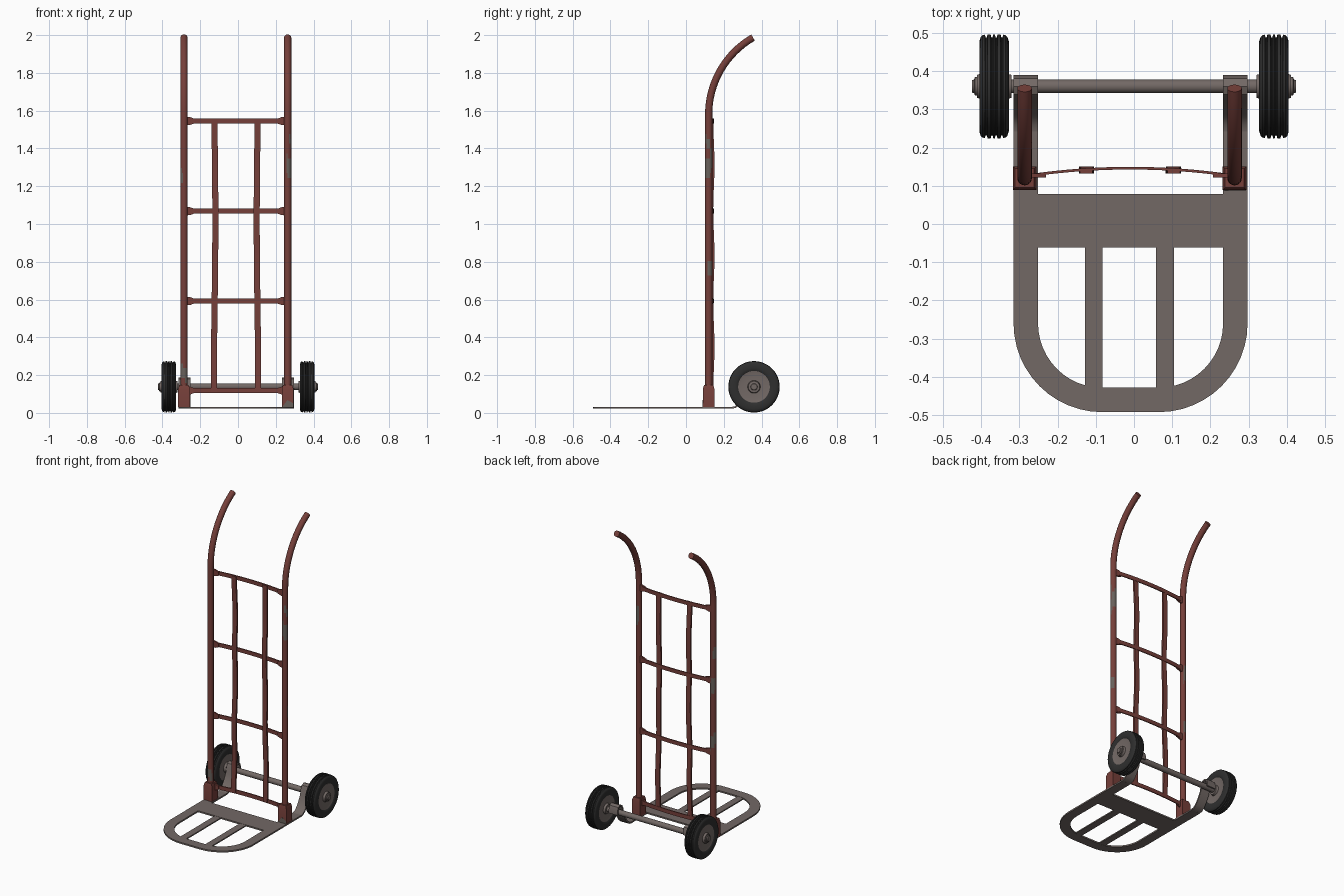
import bpy, bmesh
from math import sin, cos, pi, radians
from mathutils import Vector

cube = bpy.data.objects.get("Cube")
if cube:
    bpy.data.objects.remove(cube)


def material(name, rgb):
    m = bpy.data.materials.new(name)
    m.use_nodes = True
    m.diffuse_color = (*rgb, 1)
    m.node_tree.nodes["Principled BSDF"].inputs["Base Color"].default_value = (*rgb, 1)
    return m


RED = material("rusty red paint", (0.18, 0.05, 0.042))
STEEL = material("bare steel", (0.17, 0.14, 0.13))
WORN = material("worn paint", (0.14, 0.12, 0.105))
RUBBER = material("black rubber", (0.028, 0.028, 0.028))


def finish(name, bm, *mats):
    bmesh.ops.recalc_face_normals(bm, faces=bm.faces)
    me = bpy.data.meshes.new(name)
    bm.to_mesh(me)
    bm.free()
    for m in mats:
        me.materials.append(m)
    for p in me.polygons:
        p.use_smooth = True
    me.set_sharp_from_angle(angle=radians(35))
    ob = bpy.data.objects.new(name, me)
    bpy.context.collection.objects.link(ob)
    return ob


def loft(name, rings, *mats):
    """Skin a list of equal rings and cap both ends."""
    bm = bmesh.new()
    vs = [[bm.verts.new(p) for p in r] for r in rings]
    n = len(rings[0])
    for a, b in zip(vs, vs[1:]):
        for i in range(n):
            j = (i + 1) % n
            bm.faces.new((a[i], a[j], b[j], b[i]))
    bm.faces.new(vs[0])
    bm.faces.new(vs[-1])
    return finish(name, bm, *mats)


def prism(name, outline, axis, lo, hi, mat):
    """Extrude a 2D outline along axis 0, 1 or 2."""
    def place(p, d):
        c = list(p)
        c.insert(axis, d)
        return c
    return loft(name, [[place(p, d) for p in outline] for d in (lo, hi)], mat)


def rect(a0, a1, b0, b1):
    return [(a0, b0), (a1, b0), (a1, b1), (a0, b1)]


def ribbon(path, t):
    """Outline of a 2D path thickened by t."""
    pts = [Vector(p) for p in path]
    left, right = [], []
    for i, p in enumerate(pts):
        d = (pts[min(i + 1, len(pts) - 1)] - pts[max(i - 1, 0)]).normalized()
        n = Vector((-d.y, d.x)) * t / 2
        left.append(p + n)
        right.append(p - n)
    return left + right[::-1]


def lathe_x(name, profile, x0, y0, z0, mat, n=40):
    """Turn a list of (x, radius) about an axis parallel to x."""
    rings = [[(x0 + x, y0 + r * cos(2 * pi * i / n), z0 + r * sin(2 * pi * i / n))
              for i in range(n)] for x, r in profile]
    return loft(name, rings, mat)


# Main dimensions
MID = -0.01
POST = {"right": -0.286, "left": 0.263}
POST_Y, POST_R = 0.12, 0.019
AXLE_Y, AXLE_Z = 0.36, 0.138
BASE = (0.022, 0.032)

# Toe plate: bent flat frame, cross plate and two slats
def u_path(r):
    pts = [(-0.083 - r, 0.245)]
    for cx, a0 in ((-0.083, 180), (0.065, 270)):
        for i in range(13):
            a = radians(a0 + 7.5 * i)
            pts.append((cx + r * cos(a), -0.26 + r * sin(a)))
    return pts + [(0.065 + r, 0.245)]

prism("toe_frame", u_path(0.232) + u_path(0.168)[::-1], 2, *BASE, STEEL)
prism("toe_cross_plate", rect(-0.252, 0.234, -0.062, 0.078), 2, *BASE, STEEL)
for side, x in (("right", -0.105), ("left", 0.081)):
    prism(side + "_toe_slat", rect(x - 0.023, x + 0.023, -0.43, -0.06), 2, 0.023, 0.031, STEEL)

# Rear arms curling up and over the axle
arm = [(0.243, 0.027), (0.262, 0.031), (0.282, 0.047), (0.305, 0.08), (0.325, 0.118),
       (0.332, 0.155), (0.342, 0.176), (0.36, 0.183), (0.377, 0.176), (0.385, 0.155),
       (0.385, 0.13)]
for side, x in (("right", -0.283), ("left", 0.265)):
    prism(side + "_axle_arm", ribbon(arm, 0.01), 0, x - 0.032, x + 0.032, STEEL)

# Posts with curved handles; worn patches are (bottom, top, facing angle, half width)
WEAR = {
    "right": [(0.18, 0.24, 270, 70), (1.2, 1.27, 180, 75), (0.62, 0.7, 120, 60),
              (0.98, 1.08, 110, 50)],
    "left": [(1.26, 1.36, 320, 60), (1.43, 1.48, 330, 45), (1.3, 1.42, 70, 50),
             (0.75, 0.82, 20, 45)],
}
BEND_Z, BEND_R, SIDES = 1.58, 0.47, 20
for side, px in POST.items():
    spine = [(POST_Y, 0.03 + (BEND_Z - 0.03) * i / 60, 0) for i in range(61)]
    for i in range(1, 17):
        a = radians(60) * i / 16
        spine.append((POST_Y + BEND_R * (1 - cos(a)), BEND_Z + BEND_R * sin(a), a))
    rings = []
    for y, z, tilt in spine:
        ring = []
        for i in range(SIDES):
            t = 2 * pi * i / SIDES
            v = POST_R * sin(t)
            ring.append((px + POST_R * cos(t), y + v * cos(tilt), z - v * sin(tilt)))
        rings.append(ring)
    post = loft(side + "_post", rings, RED, WORN)
    for p in post.data.polygons:
        for lo, hi, ang, half in WEAR[side]:
            facing = Vector((cos(radians(ang)), sin(radians(ang)), 0))
            # slanted patch edges
            slant = p.center.z + 1.2 * (p.center.x - px)
            if lo < slant < hi and p.normal.dot(facing) > cos(radians(half)):
                p.material_index = 1
    # Square socket at the post foot
    sock = []
    for z, h in ((0.03, 0.031), (0.125, 0.031), (0.147, 0.025)):
        sock.append([(px + a, POST_Y + b, z) for a, b in rect(-h, h, -h, h)])
    loft(side + "_post_socket", sock, RED)

# Chipped corner on the left socket
prism("socket_chip", [(0.235, 0.032), (0.293, 0.032), (0.293, 0.05), (0.262, 0.068)],
      1, 0.087, 0.09, WORN)

# Bowed cross bars with flared end tabs
def bow(x):
    return 0.146 - 0.02 * ((x - MID) / 0.27) ** 2

bar_path = [(MID + 0.27 * i / 10, bow(MID + 0.27 * i / 10)) for i in range(-10, 11)]
for name, z in (("bottom", 0.118), ("lower", 0.592), ("upper", 1.068), ("top", 1.545)):
    prism(name + "_cross_bar", ribbon(bar_path, 0.007), 2, z - 0.013, z + 0.013, RED)
    for side, px in POST.items():
        s = 1 if px < 0 else -1
        prism(f"{name}_{side}_bar_tab",
              [(px, z - 0.023), (px + s * 0.032, z - 0.021), (px + s * 0.056, z - 0.012),
               (px + s * 0.056, z + 0.012), (px + s * 0.032, z + 0.021), (px, z + 0.023)],
              1, 0.122, 0.132, RED)

# Slightly bent upright slats
for side, x, sway in (("right", -0.124, -0.004), ("left", 0.103, 0.004)):
    rings = []
    for i in range(25):
        t = i / 24
        z = 0.11 + 1.445 * t
        cx = x + sway * cos(5 * t)
        y = 0.138 + 0.007 * sin(3 * pi * t) ** 2
        rings.append([(cx + a, y + b, z) for a, b in rect(-0.016, 0.016, -0.006, 0.006)])
    loft(side + "_back_slat", rings, RED)

# Axle and wheels
lathe_x("axle", [(-0.41, 0.018), (0.41, 0.018)], 0, AXLE_Y, AXLE_Z, STEEL, 20)
half_tread = [(-0.03, 0.08), (-0.036, 0.086), (-0.0385, 0.1), (-0.0385, 0.118),
              (-0.035, 0.129), (-0.03, 0.134), (-0.024, 0.135), (-0.022, 0.128),
              (-0.019, 0.128), (-0.017, 0.136), (-0.009, 0.136), (-0.007, 0.128),
              (-0.004, 0.128), (-0.002, 0.136)]
tread = half_tread + [(-x, r) for x, r in half_tread[::-1]]
hub = [(-0.045, 0.03), (-0.031, 0.034), (-0.031, 0.07), (-0.034, 0.084)]
hub += [(-x, r) for x, r in hub[::-1]]
for side, s in (("right", -1), ("left", 1)):
    wx = s * 0.366
    lathe_x(side + "_tire", tread, wx, AXLE_Y, AXLE_Z, RUBBER, 48)
    lathe_x(side + "_wheel_hub", hub, wx, AXLE_Y, AXLE_Z, STEEL)
    lathe_x(side + "_axle_nut", [(0, 0.024), (s * 0.05, 0.024), (s * 0.052, 0.018),
                                 (s * 0.058, 0.016)], wx, AXLE_Y, AXLE_Z, STEEL, 16)
